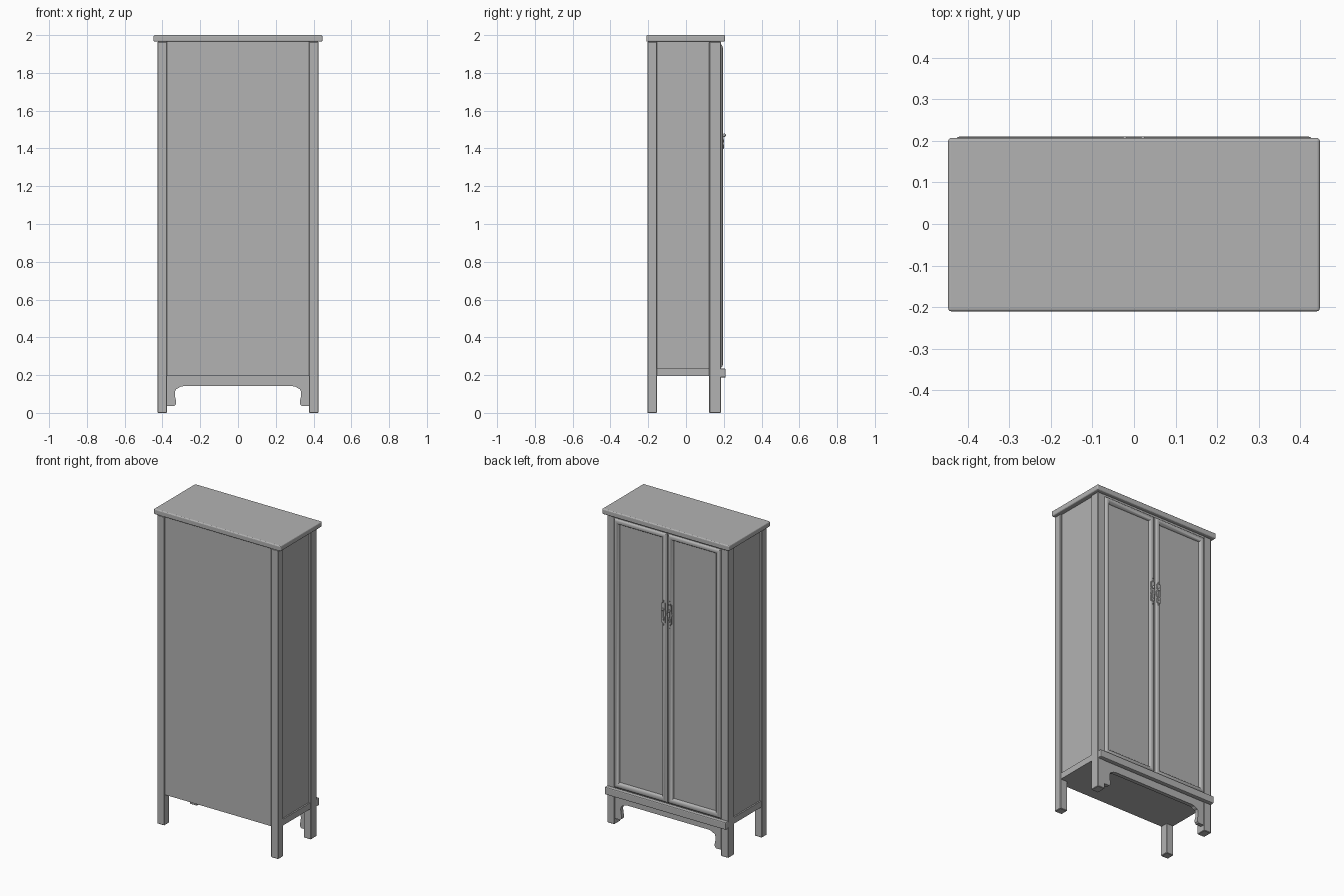
import bpy, bmesh, math
from mathutils import Vector

default_cube = bpy.data.objects.get("Cube")
if default_cube:
    bpy.data.objects.remove(default_cube, do_unlink=True)

grey = bpy.data.materials.new("plain grey")
grey.use_nodes = True
grey.diffuse_color = (0.45, 0.45, 0.45, 1)
grey.node_tree.nodes["Principled BSDF"].inputs["Base Color"].default_value = grey.diffuse_color


def finish(bm, name, bevel=0.0, segments=1, smooth=False):
    """Turn a bmesh into a named object with an optional edge bevel."""
    bmesh.ops.recalc_face_normals(bm, faces=bm.faces[:])
    mesh = bpy.data.meshes.new(name)
    bm.to_mesh(mesh)
    bm.free()
    mesh.materials.append(grey)
    obj = bpy.data.objects.new(name, mesh)
    bpy.context.collection.objects.link(obj)
    if bevel:
        mod = obj.modifiers.new("edge rounding", "BEVEL")
        mod.width, mod.segments = bevel, segments
    if smooth:
        bpy.ops.object.select_all(action="DESELECT")
        obj.select_set(True)
        bpy.context.view_layer.objects.active = obj
        bpy.ops.object.shade_smooth_by_angle(angle=math.radians(35))
    return obj


def box(name, low, high, bevel=0.0, segments=1):
    bm = bmesh.new()
    bmesh.ops.create_cube(bm, size=1)
    low, high = Vector(low), Vector(high)
    for v in bm.verts:
        v.co = (low + high) / 2 + v.co * (high - low)
    return finish(bm, name, bevel, segments)


def prism(name, outline, y0, y1):
    """Extrude an outline drawn in x and z along y."""
    bm = bmesh.new()
    face = bm.faces.new([bm.verts.new((x, y0, z)) for x, z in outline])
    extruded = bmesh.ops.extrude_face_region(bm, geom=[face])["geom"]
    moved = [g for g in extruded if isinstance(g, bmesh.types.BMVert)]
    bmesh.ops.translate(bm, verts=moved, vec=(0, y1 - y0, 0))
    return finish(bm, name)


def moulded_frame(name, x0, x1, z0, z1, profile):
    """Sweep a closed profile (inset, y) around a mitred rectangle."""
    bm = bmesh.new()
    loops = []
    for inset, y in profile:
        a, b, c, d = x0 + inset, x1 - inset, z0 + inset, z1 - inset
        loops.append([bm.verts.new((x, y, z)) for x, z in ((a, c), (b, c), (b, d), (a, d))])
    for i, here in enumerate(loops):
        there = loops[(i + 1) % len(loops)]
        for k in range(4):
            n = (k + 1) % 4
            bm.faces.new((here[k], here[n], there[n], there[k]))
    return finish(bm, name, smooth=True)


def ball(name, centre, scale):
    bm = bmesh.new()
    bmesh.ops.create_uvsphere(bm, u_segments=16, v_segments=10, radius=1)
    for v in bm.verts:
        v.co = Vector(centre) + v.co * Vector(scale)
    return finish(bm, name, smooth=True)


TOP, BASE = 1.965, 0.195

# Carcass
box("cabinet_top", (-0.447, -0.21, TOP), (0.447, 0.207, 2), 0.007, 3)
box("cabinet_body", (-0.415, -0.19, BASE), (0.415, 0.172, TOP))
box("rear_panel", (-0.376, -0.2, BASE), (0.376, -0.185, TOP))
box("door_top_rail", (-0.376, 0.16, 1.95), (0.376, 0.183, TOP))
box("base_moulding", (-0.427, 0.18, 0.187), (0.427, 0.21, 0.235), 0.006, 2)

# Apron with scrolled ends, drawn for one half and mirrored
half = [(0.378, 0.2), (0.378, 0.037), (0.338, 0.037), (0.329, 0.045), (0.327, 0.06),
        (0.333, 0.085), (0.334, 0.11), (0.328, 0.126), (0.315, 0.131),
        (0.306, 0.138), (0.285, 0.142)]
prism("apron", half + [(-x, z) for x, z in reversed(half)], 0.155, 0.18)

frame_profile = [(0, 0.165), (0, 0.184), (0.005, 0.19), (0.012, 0.194), (0.02, 0.195),
                 (0.027, 0.192), (0.033, 0.186), (0.036, 0.178), (0.036, 0.165)]

for side, s in (("left", 1), ("right", -1)):
    def mirrored(name, xa, xb, ya, yb, za, zb, bevel=0.0):
        lo, hi = sorted((s * xa, s * xb))
        return box(side + "_" + name, (lo, ya, za), (hi, yb, zb), bevel)

    # Posts running from the floor to the top, and the side rails
    mirrored("plain_side_post", 0.375, 0.427, -0.205, -0.153, 0, TOP, 0.003)
    mirrored("door_side_post", 0.375, 0.427, 0.123, 0.185, 0, TOP, 0.003)
    mirrored("side_lower_rail", 0.4, 0.424, -0.155, 0.125, BASE, 0.235)

    # Door: mitred moulding around a recessed panel
    lo, hi = sorted((s * 0.003, s * 0.376))
    moulded_frame(side + "_door_frame", lo, hi, 0.238, 1.952, frame_profile)
    mirrored("door_panel", 0.03, 0.345, 0.165, 0.177, 0.265, 1.925)

    # Pull: lobed plate, knob and hanging drop
    centre = s * 0.022
    steps = 48
    outline = []
    for i in range(steps):
        t = math.tau * i / steps
        ripple = 1 + 0.16 * math.cos(8 * t)
        outline.append((centre + 0.014 * ripple * math.cos(t), 1.445 + 0.075 * ripple * math.sin(t)))
    prism(side + "_pull_plate", outline, 0.19, 0.197)
    ball(side + "_pull_knob", (centre, 0.202, 1.47), (0.006, 0.009, 0.009))
    ball(side + "_pull_drop", (centre, 0.197, 1.41), (0.005, 0.004, 0.014))
    ball(side + "_pull_stem", (centre, 0.197, 1.44), (0.002, 0.003, 0.025))
